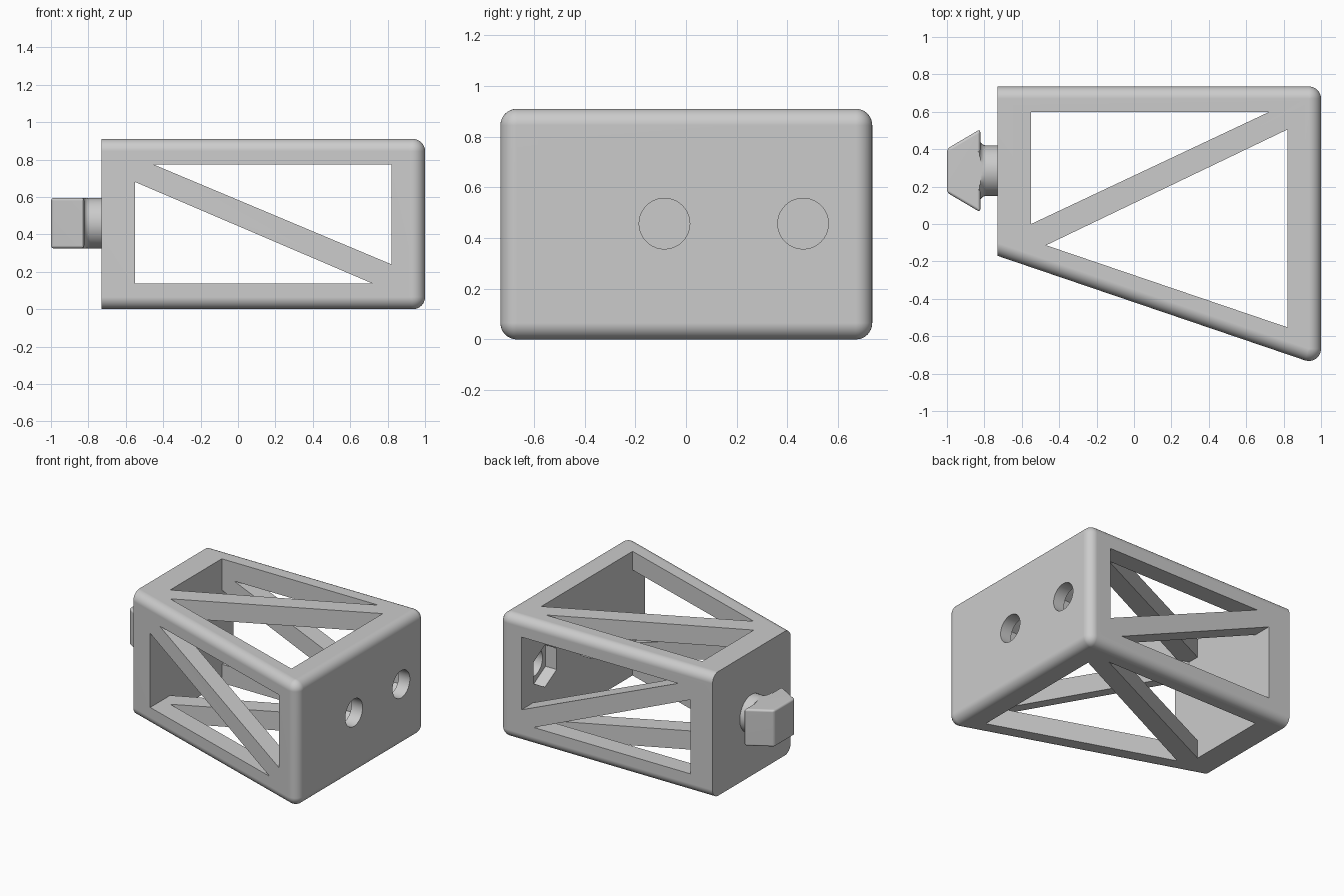
import bpy, bmesh, math
from mathutils import Vector

cube = bpy.data.objects.get("Cube")
if cube:
    bpy.data.objects.remove(cube, do_unlink=True)

grey = bpy.data.materials.new("light_grey")
grey.use_nodes = True
COLOUR = (0.6, 0.6, 0.6, 1)
grey.diffuse_color = COLOUR
grey.node_tree.nodes["Principled BSDF"].inputs["Base Color"].default_value = COLOUR

# Main dimensions
LEFT, RIGHT, BACK, HEIGHT = -0.73, 1.0, 0.735, 0.91
ROUND, WALL = 0.065, 0.137
SLOPE = -0.34
STRETCH = math.hypot(1, SLOPE)
IN_L, IN_R, IN_B = -0.55, 0.82, BACK - WALL
IN_LOW, IN_HIGH = WALL, HEIGHT - WALL


def front_y(x, inset=0.0):
    """Slanted front wall line, moved inward by inset."""
    return -0.17 + SLOPE * (x - LEFT) + inset * STRETCH


def make_object(name, bm):
    bmesh.ops.remove_doubles(bm, verts=bm.verts, dist=1e-5)
    bmesh.ops.recalc_face_normals(bm, faces=bm.faces)
    mesh = bpy.data.meshes.new(name)
    bm.to_mesh(mesh)
    bm.free()
    mesh.materials.append(grey)
    obj = bpy.data.objects.new(name, mesh)
    bpy.context.collection.objects.link(obj)
    return obj


def loft(rings):
    """Join equal rings of points into a capped solid."""
    bm = bmesh.new()
    loops = [[bm.verts.new(p) for p in ring] for ring in rings]
    n = len(loops[0])
    for a, b in zip(loops, loops[1:]):
        for i in range(n):
            j = (i + 1) % n
            bm.faces.new((a[i], a[j], b[j], b[i]))
    bm.faces.new(loops[0])
    bm.faces.new(loops[-1])
    return bm


def prism(points, axis, low, high):
    """Extrude a 2D outline along x, y or z."""
    def place(p, t):
        q = list(p)
        q.insert("xyz".index(axis), t)
        return Vector(q)
    return loft([[place(p, t) for p in points] for t in (low, high)])


def polygon(cy, cz, radius, sides):
    return [(cy + radius * math.sin(math.tau * i / sides),
             cz + radius * math.cos(math.tau * i / sides)) for i in range(sides)]


def finish(obj):
    bpy.ops.object.select_all(action="DESELECT")
    obj.select_set(True)
    bpy.context.view_layer.objects.active = obj
    bpy.ops.object.shade_smooth_by_angle(angle=math.radians(30))
    obj.modifiers.new("even_shading", "WEIGHTED_NORMAL").keep_sharp = True


# Rounded wedge-shaped block, flat and sharp at the left end
def block_ring(radius, z):
    cx = RIGHT - ROUND
    corner_f = Vector((cx, front_y(cx, ROUND)))
    corner_b = Vector((cx, BACK - ROUND))
    start = math.atan2(-1, SLOPE)
    pts = [Vector((LEFT, front_y(LEFT, ROUND) - radius * STRETCH))]
    for centre, a0, a1 in ((corner_f, start, 0), (corner_b, 0, math.pi / 2)):
        for i in range(9):
            a = a0 + (a1 - a0) * i / 8
            pts.append(centre + radius * Vector((math.cos(a), math.sin(a))))
    pts.append(Vector((LEFT, BACK - ROUND + radius)))
    return [(p.x, p.y, z) for p in pts]


rings = []
for sign, base in ((-1, ROUND), (1, HEIGHT - ROUND)):
    for i in range(9):
        a = math.pi / 2 * (8 - i if sign < 0 else i) / 8
        rings.append(block_ring(ROUND * math.cos(a), base + sign * ROUND * math.sin(a)))
frame = make_object("truss_frame", loft(rings))

# Hollow inside and triangular windows between the diagonal braces
cavity = [(IN_L, front_y(IN_L, WALL)), (IN_R, front_y(IN_R, WALL)), (IN_R, IN_B), (IN_L, IN_B)]
plan_back = [(IN_L, 0.0), (0.72, IN_B), (IN_L, IN_B)]
plan_front = [(-0.47, front_y(-0.47, WALL)), (IN_R, front_y(IN_R, WALL)), (IN_R, 0.505)]
side_upper = [(-0.45, IN_HIGH), (IN_R, 0.24), (IN_R, IN_HIGH)]
side_lower = [(IN_L, 0.68), (IN_L, IN_LOW), (0.72, IN_LOW)]
cutters = [prism(cavity, "z", IN_LOW, IN_HIGH)]
cutters += [prism(p, "z", -0.2, 1.2) for p in (plan_back, plan_front)]
cutters += [prism(p, "y", -1.2, 1.2) for p in (side_upper, side_lower)]

# Bolt holes with hexagonal nut pockets on the inner face
for y in (-0.085, 0.462):
    cutters.append(prism(polygon(y, 0.457, 0.1, 40), "x", 0.7, 1.2))
    cutters.append(prism(polygon(y, 0.457, 0.155, 6), "x", 0.7, IN_R + 0.09))

helpers = []
for bm in cutters:
    cutter = make_object("cutter", bm)
    cutter.hide_render = True
    helpers.append(cutter)
    mod = frame.modifiers.new("cut", "BOOLEAN")
    mod.operation, mod.solver, mod.object = "DIFFERENCE", "EXACT", cutter
cut_mesh = bpy.data.meshes.new_from_object(
    frame.evaluated_get(bpy.context.evaluated_depsgraph_get()))
frame.modifiers.clear()
frame.data = cut_mesh
for cutter in helpers:
    bpy.data.objects.remove(cutter, do_unlink=True)
finish(frame)

# Arrow-shaped plug head
PLUG_Y, PLUG_Z, PLUG_R = 0.285, 0.46, 0.135
half = [(-1.0, 0.117), (-0.822, 0.222)]
outline = [(x, PLUG_Y - w) for x, w in half] + [(x, PLUG_Y + w) for x, w in reversed(half)]
bm = prism(outline, "z", PLUG_Z - PLUG_R, PLUG_Z + PLUG_R)
bmesh.ops.bevel(bm, geom=bm.edges[:], offset=0.015, segments=3, profile=0.5, affect="EDGES")
finish(make_object("plug_head", bm))

# Round plug neck flaring into the head, trimmed level with it
FILLET = 0.035
profile = [(-0.7, PLUG_R)]
for i in range(7):
    a = math.pi / 2 * i / 6
    profile.append((-0.79 - FILLET * math.sin(a), PLUG_R + FILLET * (1 - math.cos(a))))
profile.append((-0.85, PLUG_R + FILLET))
bm = loft([[(x, y, z) for y, z in polygon(PLUG_Y, PLUG_Z, r, 40)] for x, r in profile])
for v in bm.verts:
    v.co.z = min(max(v.co.z, PLUG_Z - PLUG_R), PLUG_Z + PLUG_R)
finish(make_object("plug_neck", bm))
